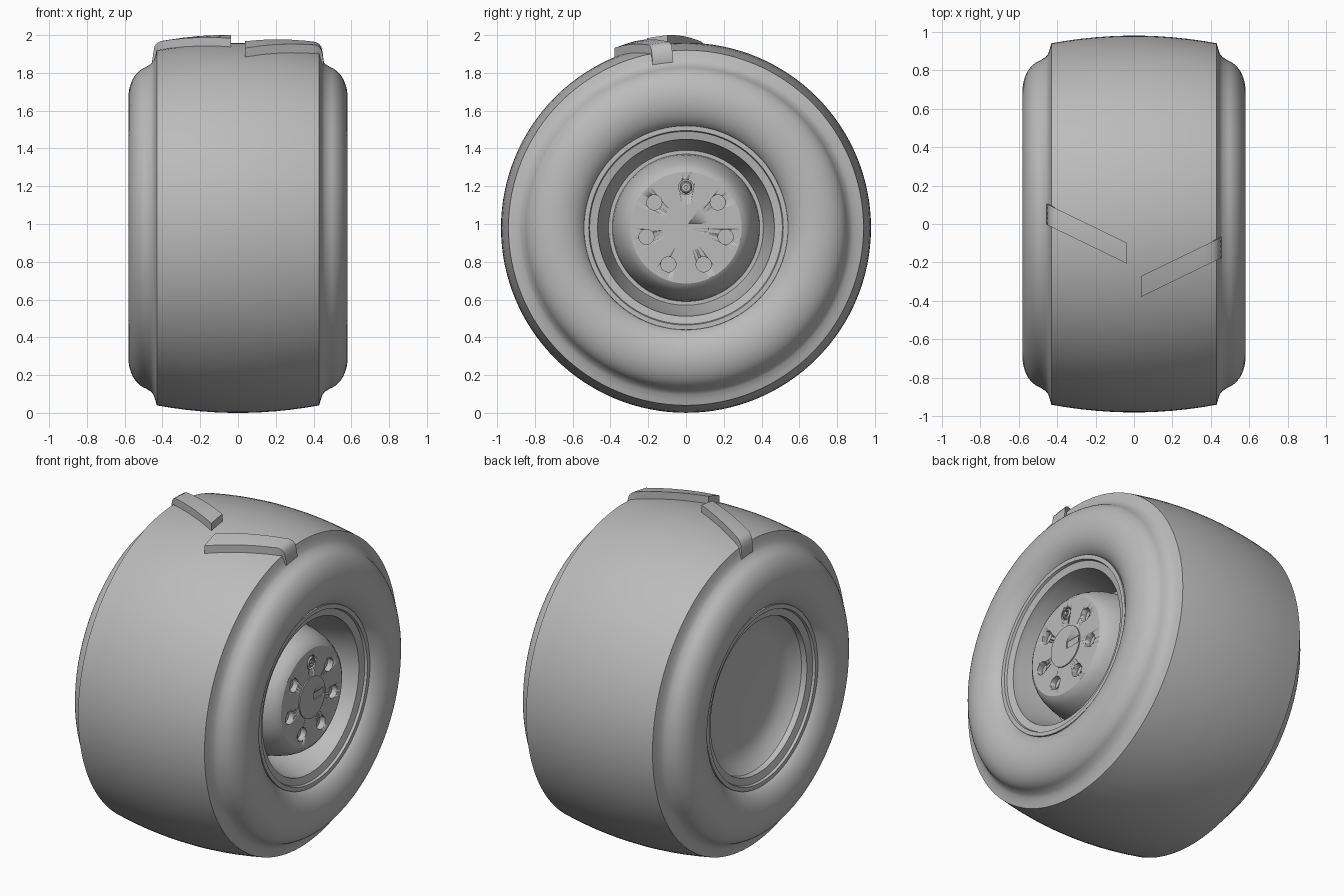
import bpy, bmesh, math
from mathutils import Matrix, Vector

cube = bpy.data.objects.get("Cube")
if cube:
    bpy.data.objects.remove(cube)

AXLE = 0.98   # height of the wheel centre

grey = bpy.data.materials.new("plain grey")
grey.use_nodes = True
colour = (0.5, 0.5, 0.5, 1)
grey.diffuse_color = colour
grey.node_tree.nodes["Principled BSDF"].inputs["Base Color"].default_value = colour


def finish(name, bm, angle=30):
    bmesh.ops.recalc_face_normals(bm, faces=bm.faces)
    mesh = bpy.data.meshes.new(name)
    bm.to_mesh(mesh)
    bm.free()
    obj = bpy.data.objects.new(name, mesh)
    bpy.context.collection.objects.link(obj)
    mesh.materials.append(grey)
    bpy.ops.object.select_all(action='DESELECT')
    obj.select_set(True)
    bpy.context.view_layer.objects.active = obj
    bpy.ops.object.shade_smooth_by_angle(angle=math.radians(angle))
    return obj


def lathe(name, profile, closed, steps=128, y=0, z=0, angle=30):
    """Spin (x, radius) points round an axis along x."""
    bm = bmesh.new()
    verts = [bm.verts.new((x, 0, r)) for x, r in profile]
    pairs = list(zip(verts, verts[1:]))
    if closed:
        pairs.append((verts[-1], verts[0]))
    edges = [bm.edges.new(p) for p in pairs]
    bmesh.ops.spin(bm, geom=verts + edges, cent=(0, 0, 0), axis=(1, 0, 0),
                   angle=math.tau, steps=steps)
    bmesh.ops.remove_doubles(bm, verts=bm.verts, dist=1e-4)
    bmesh.ops.translate(bm, verts=bm.verts, vec=(0, y, AXLE + z))
    return finish(name, bm, angle)


def mirrored(half):
    return half + [(-x, r) for x, r in reversed(half)]


def crown(x):
    return 0.98 - 0.04 * (x / 0.43) ** 2


# Tyre: crowned tread, stepped shoulder and rounded sidewalls
half = [(x, crown(x)) for x in (0.05, 0.12, 0.2, 0.28, 0.36, 0.43)]
half += [(0.437, 0.915), (0.447, 0.885), (0.46, 0.868)]
for i in range(25):
    a = math.radians(76 - i * 6.1)
    half.append((0.46 + 0.12 * math.cos(a), 0.69 + 0.165 * math.sin(a)))
half.append((0.42, 0.525))
lathe("tyre", mirrored(half), True, angle=25)

# Rim: two stepped lips joined by the barrel, with a hub and a dished back
lip = [(0.46, 0.465), (0.495, 0.468), (0.505, 0.51), (0.52, 0.515),
       (0.52, 0.54), (0.42, 0.545)]
front = [(0.5, 0), (0.5, 0.295), (0.487, 0.315), (0.46, 0.335), (0.42, 0.355),
         (0.36, 0.374), (0.3, 0.385), (0.25, 0.39), (0.25, 0.41)]
back = [(-0.41, 0.415), (-0.385, 0.33), (-0.385, 0)]
rim = lathe("rim", front + mirrored(lip) + back, False)

# Hub face cap
cap = lathe("centre_cap", [(0.48, 0), (0.48, 0.125), (0.507, 0.125), (0.507, 0)],
            False, 64)


def cut(target, bm):
    """Subtract a temporary solid from the target."""
    cutter = finish("cutter", bm)
    cutter.hide_render = True
    mod = target.modifiers.new("cut", 'BOOLEAN')
    mod.operation = 'DIFFERENCE'
    mod.solver = 'EXACT'
    mod.object = cutter
    bpy.ops.object.select_all(action='DESELECT')
    target.select_set(True)
    bpy.context.view_layer.objects.active = target
    bpy.ops.object.modifier_apply(modifier=mod.name)
    bpy.data.objects.remove(cutter)


# Seven round bolt holes, the top one holding the valve
holes = bmesh.new()
turn = Matrix.Rotation(math.pi / 2, 4, 'Y')
for i in range(7):
    a = math.tau * i / 7
    spot = Vector((0.5, 0.215 * math.sin(a), AXLE + 0.215 * math.cos(a)))
    bmesh.ops.create_cone(holes, cap_ends=True, segments=32, radius1=0.04,
                          radius2=0.04, depth=0.07,
                          matrix=Matrix.Translation(spot) @ turn)
cut(rim, holes)

# Key slot in the cap
slot = bmesh.new()
bmesh.ops.create_cube(slot, size=1, matrix=Matrix.Translation((0.51, 0.0675, AXLE))
                      @ Matrix.Diagonal((0.03, 0.105, 0.044, 1)))
cut(cap, slot)

# Valve: a collar round a small stem
lathe("valve_collar", [(0.46, 0.033), (0.495, 0.033), (0.503, 0.027), (0.503, 0.021),
                       (0.46, 0.021)], True, 32, z=0.215)
lathe("valve_stem", [(0.46, 0), (0.46, 0.012), (0.505, 0.012), (0.505, 0)],
      False, 24, z=0.215)


def tread_block(name, side, start):
    """Slanted block over the tread, folded down over the shoulder."""
    outer = [(x, crown(x) + 0.0445) for x in (0.037, 0.12, 0.2, 0.28, 0.36, 0.41)]
    outer += [(0.43, 0.977), (0.442, 0.96), (0.448, 0.93), (0.454, 0.885)]
    bm = bmesh.new()
    rings = []
    for x, r in outer:
        inner = (x, r - 0.08) if x < 0.42 else (0.415, min(r - 0.08, 0.875))
        mid = start + 0.485 * (x - 0.037)
        across = [mid + 0.054 * k for k in (-1, -0.5, 0, 0.5, 1)]
        pts = [(x, y, r) for y in across]
        pts += [(inner[0], y, inner[1]) for y in reversed(across)]
        rings.append([bm.verts.new((side * px, y, AXLE + math.sqrt(pr * pr - y * y)))
                      for px, y, pr in pts])
    for a, b in zip(rings, rings[1:]):
        for i in range(len(a)):
            j = (i + 1) % len(a)
            bm.faces.new((a[i], a[j], b[j], b[i]))
    bm.faces.new(rings[0])
    bm.faces.new(rings[-1])
    finish(name, bm, 35)


tread_block("right_tread_block", -1, -0.152)
tread_block("left_tread_block", 1, -0.325)
